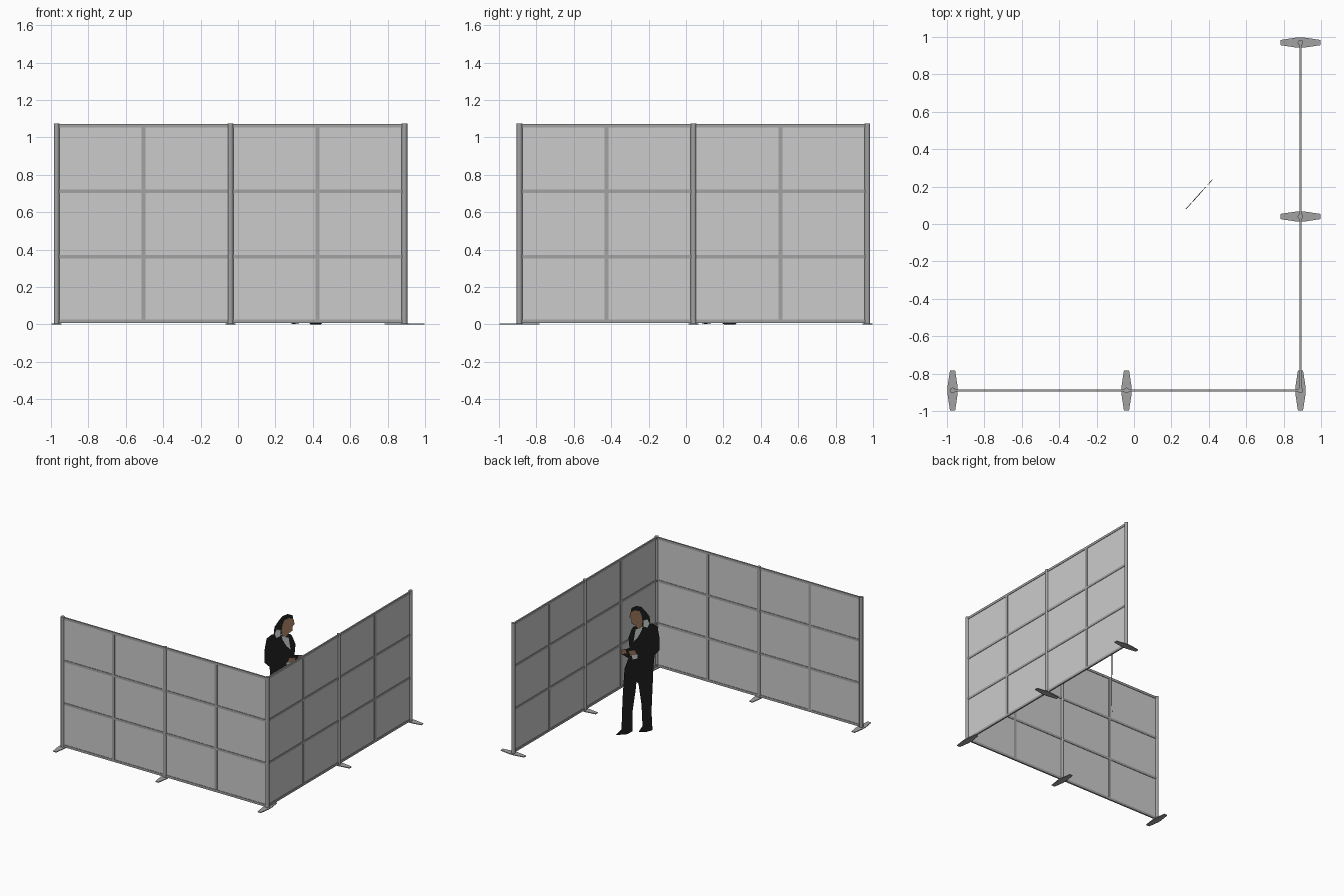
import bpy, bmesh, math
from mathutils import Matrix, Vector

if "Cube" in bpy.data.objects:
    bpy.data.objects.remove(bpy.data.objects["Cube"])


def material(name, rgb):
    m = bpy.data.materials.new(name)
    m.diffuse_color = (*rgb, 1)
    m.use_nodes = True
    m.node_tree.nodes["Principled BSDF"].inputs["Base Color"].default_value = m.diffuse_color
    return m


PANEL = material("light_grey_panel", (0.60, 0.60, 0.60))
FRAME = material("mid_grey_frame", (0.36, 0.36, 0.36))
BLACK = material("black_cloth", (0.010, 0.010, 0.010))
SKIN = material("brown_skin", (0.27, 0.15, 0.09))
PALE = material("pale_grey", (0.50, 0.54, 0.53))


def make(name, bm, mat):
    me = bpy.data.meshes.new(name)
    bm.normal_update()
    bm.to_mesh(me)
    bm.free()
    me.materials.append(mat)
    ob = bpy.data.objects.new(name, me)
    bpy.context.collection.objects.link(ob)
    return ob


def box(name, centre, size, mat, xf):
    bm = bmesh.new()
    bmesh.ops.create_cube(bm, size=1, matrix=xf @ Matrix.Translation(centre) @ Matrix.Diagonal((*size, 1)))
    return make(name, bm, mat)


# Round post
def post(x, xf):
    bm = bmesh.new()
    bmesh.ops.create_cone(bm, cap_ends=True, segments=20, radius1=0.015, radius2=0.015,
                          depth=1.073, matrix=xf @ Matrix.Translation((x, 0, 0.5385)))
    ob = make("post", bm, FRAME)
    bpy.context.view_layer.objects.active = ob
    ob.select_set(True)
    bpy.ops.object.shade_smooth_by_angle()
    ob.select_set(False)


# Flat foot tapering to both ends, across the wall
def foot(x, xf):
    bm = bmesh.new()
    outline = [(-0.014, -0.106), (0.014, -0.106), (0.027, -0.02), (0.027, 0.02),
               (0.014, 0.106), (-0.014, 0.106), (-0.027, 0.02), (-0.027, -0.02)]
    f = bm.faces.new([bm.verts.new(xf @ Vector((x + a, b, 0))) for a, b in outline])
    top = bmesh.ops.extrude_face_region(bm, geom=[f])["geom"]
    bmesh.ops.translate(bm, vec=(0, 0, 0.006), verts=[v for v in top if isinstance(v, bmesh.types.BMVert)])
    bmesh.ops.recalc_face_normals(bm, faces=bm.faces[:])
    make("foot", bm, FRAME)


# One bay: thin sheet with four rails and a middle bar
def bay(x0, x1, xf):
    mid, w = (x0 + x1) / 2, x1 - x0
    box("panel_sheet", (mid, 0, 0.54), (w, 0.004, 1.06), PANEL, xf)
    for z in (0.016, 0.362, 0.713, 1.062):
        box("rail", (mid, 0, z), (w, 0.012, 0.019), FRAME, xf)
    box("middle_bar", (mid, 0, 0.54), (0.022, 0.0116, 1.05), FRAME, xf)


front = Matrix.Translation((0.89, -0.89, 0)) @ Matrix.Rotation(math.pi, 4, 'Z')
side = Matrix.Translation((0.89, -0.89, 0)) @ Matrix.Rotation(math.pi / 2, 4, 'Z')
for xf in (front, side):
    bay(0, 0.93, xf)
    bay(0.93, 1.86, xf)
    for x in (0.93, 1.86):
        post(x, xf)
        foot(x, xf)
post(0, front)
foot(0, front)

# Flat cut-out figure standing inside the corner
ANG = math.radians(48)


def cutout(name, pts, mat, thick=0):
    bm = bmesh.new()
    vs = []
    for a, h in pts:
        w = a / 131
        z = max(0.0, (h + 0.097 * a) / 118.6)
        vs.append(bm.verts.new((0.338 + w * math.cos(ANG), 0.147 + w * math.sin(ANG), z)))
    bm.faces.new(vs)
    ob = make(name, bm, mat)
    if thick:
        s = ob.modifiers.new("thickness", 'SOLIDIFY')
        s.thickness, s.offset = thick, 0


cutout("figure_suit", [(4, 104), (-6, 105), (-15, 107), (-20, 104), (-22, 93), (-22, 81), (-17, 76),
                       (-16, 65), (-15, 43), (-14, 21), (-15, 3), (-8, 1), (-1, 1), (-5, 7),
                       (-4, 28), (-1, 48), (1, 50), (2, 41), (5, 21), (5, 2), (10, -1),
                       (22, -2), (16, 4), (15, 33), (13, 63), (9, 73), (16, 77), (15, 81),
                       (8, 83), (9, 93), (6, 101)], BLACK)
cutout("figure_hair", [(7, 116), (6, 122), (1, 124), (-4, 123), (-8, 119), (-12, 114), (-13, 106),
                       (-9, 103), (-5, 105), (-2, 116), (3, 120)], BLACK)
cutout("figure_face", [(7, 118), (3, 120), (-2, 119), (-4, 115), (-5, 109), (-4, 103), (-1, 102),
                       (2, 105), (6, 107), (6, 111), (8, 113)], SKIN, 0.003)
cutout("figure_shirt", [(-5, 104), (-1, 102), (2, 101), (4, 89), (0, 93), (-4, 100)], PALE, 0.004)
cutout("figure_collar", [(-6, 110), (-10, 111), (-12, 107), (-10, 103), (-6, 104)], PALE, 0.004)
cutout("figure_hand", [(16, 81), (12, 82), (11, 78), (16, 77)], SKIN, 0.003)
cutout("figure_hand", [(9, 80), (3, 81), (1, 77), (7, 75)], SKIN, 0.003)
cutout("figure_cuff", [(6, 76), (0, 77), (0, 73), (5, 72)], PALE, 0.004)
